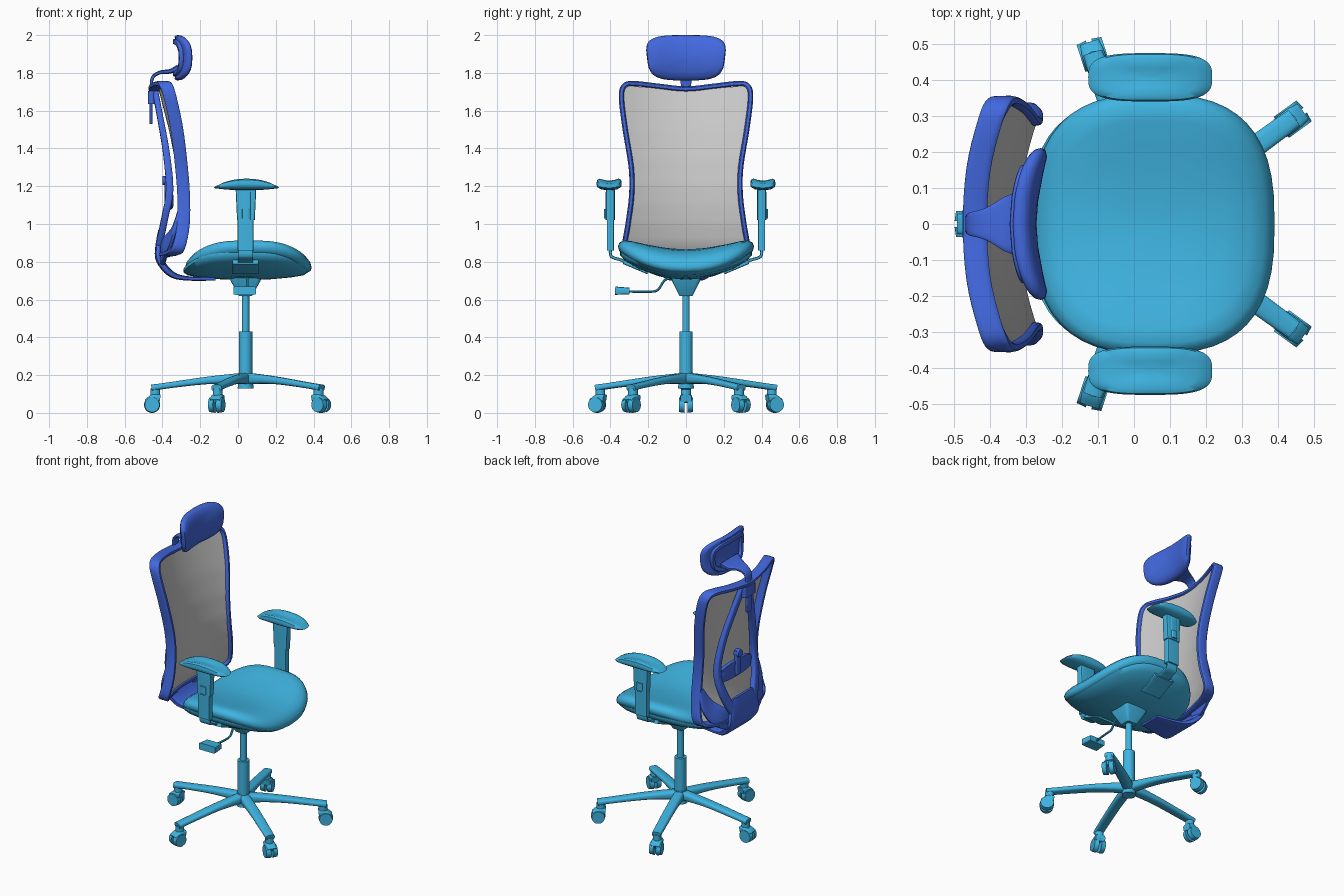
import bpy, bmesh, math
from mathutils import Vector

if "Cube" in bpy.data.objects:
    bpy.data.objects.remove(bpy.data.objects["Cube"])

def material(name, col):
    m = bpy.data.materials.new(name)
    m.diffuse_color = (*col, 1)
    m.use_nodes = True
    m.node_tree.nodes["Principled BSDF"].inputs["Base Color"].default_value = m.diffuse_color
    return m

CYAN = material("cyan", (0.05, 0.46, 0.76))
BLUE = material("blue", (0.055, 0.14, 0.74))

def build(name, verts, faces, mat, angle=40):
    bm = bmesh.new()
    vs = [bm.verts.new(v) for v in verts]
    for f in faces:
        bm.faces.new([vs[i] for i in f])
    bmesh.ops.recalc_face_normals(bm, faces=bm.faces)
    me = bpy.data.meshes.new(name)
    bm.to_mesh(me)
    bm.free()
    me.shade_smooth()
    me.set_sharp_from_angle(angle=math.radians(angle))
    ob = bpy.data.objects.new(name, me)
    bpy.context.collection.objects.link(ob)
    if mat:
        me.materials.append(mat)
    return ob

def sup(t, p):
    c, s = math.cos(t), math.sin(t)
    return (math.copysign(abs(c) ** (2 / p), c), math.copysign(abs(s) ** (2 / p), s))

def skin(rings, n, closed=False):
    """Quads between successive rings of n vertices, capped unless closed."""
    m, faces = len(rings), []
    for i in range(m if closed else m - 1):
        a, b = i * n, (i + 1) % m * n
        faces += [(a + j, a + (j + 1) % n, b + (j + 1) % n, b + j) for j in range(n)]
    if not closed:
        faces += [tuple(range(n)), tuple(range((m - 1) * n, m * n))]
    return [v for r in rings for v in r], faces

def spline(P, k, closed):
    m, out = len(P), []
    at = (lambda i: P[i % m]) if closed else (lambda i: P[max(0, min(m - 1, i))])
    for i in range(m if closed else m - 1):
        for s in range(k):
            t = s / k
            out.append([0.5 * (2 * b + (c - a) * t + (2 * a - 5 * b + 4 * c - d) * t * t
                               + (3 * b - a - 3 * c + d) * t ** 3)
                        for a, b, c, d in zip(at(i - 1), at(i), at(i + 1), at(i + 2))])
    return out if closed else out + [list(P[-1])]

def sweep(name, P, ref, mat, k=4, n=16, p=4, closed=False):
    """Points are (x, y, z, half size along ref, half size across)."""
    P = spline(P, k, closed) if k > 1 else P
    m, rings, ref = len(P), [], Vector(ref)
    for i, q in enumerate(P):
        lo, hi = (i - 1, (i + 1) % m) if closed else (max(i - 1, 0), min(i + 1, m - 1))
        t = (Vector(P[hi][:3]) - Vector(P[lo][:3])).normalized()
        a = (ref - t * ref.dot(t)).normalized()
        b = t.cross(a)
        ring = []
        for j in range(n):
            c, s = sup(2 * math.pi * (j + 0.5) / n, p)
            ring.append(Vector(q[:3]) + a * c * q[3] + b * s * q[4])
        rings.append(ring)
    return build(name, *skin(rings, n, closed), mat)

def cyl(name, p1, p2, r1, mat, r2=None, n=24):
    r2 = r2 or r1
    ref = (1, 0, 0) if abs(p1[2] - p2[2]) > 1e-4 else (0, 0, 1)
    return sweep(name, [(*p1, r1, r1), (*p2, r2, r2)], ref, mat, 1, n, 2)

def box(name, c, h, mat, p=12):
    return sweep(name, [(c[0], c[1], c[2] - h[2], h[0], h[1]), (c[0], c[1], c[2] + h[2], h[0], h[1])],
                 (1, 0, 0), mat, 1, 16, p)

def pad(name, hu, hv, p, rings, place, mat, n=48):
    """Superellipse rings of (scale, height), bent into shape by place(u, v, h)."""
    R = []
    for s, h in rings:
        R.append([place(hu * s * c, hv * s * d, h)
                  for c, d in (sup(2 * math.pi * j / n, p) for j in range(n))])
    return build(name, *skin(R, n), mat, 50)

# Five-star base with twin-wheel castors
CX = 0.04
for i in range(5):
    a = math.pi + i * math.tau / 5
    d = Vector((math.cos(a), math.sin(a), 0))
    side = Vector((-d.y, d.x, 0))
    at = lambda r, z, o=0: (CX + d.x * r + side.x * o, d.y * r + side.y * o, z)
    sweep("base_leg", [(*at(0.02, .182), .03, .032), (*at(.2, .172), .02, .032),
                       (*at(.42, .144), .016, .03), (*at(.498, .132), .018, .028)], (0, 0, 1), CYAN, p=3)
    cyl("castor_stem", at(.478, .07), at(.478, .13), .026, CYAN)
    sweep("castor_hood", [(*at(.452, .077), .02, .03), (*at(.49, .08), .018, .032),
                          (*at(.525, .062), .012, .028)], (0, 0, 1), CYAN)
    for s in (-1, 1):
        cyl("castor_wheel", at(.495, .043, .008 * s), at(.495, .043, .036 * s), .043, CYAN, .039)

# Gas column
cyl("hub", (CX, 0, .13), (CX, 0, .215), .042, CYAN, .038)
cyl("column_sleeve", (CX, 0, .2), (CX, 0, .43), .036, CYAN)
cyl("column_rod", (CX, 0, .42), (CX, 0, .66), .02, CYAN)

# Tilt mechanism and lever
sweep("tilt_mechanism", [(CX, 0, .62, .035, .035), (CX, 0, .7, .08, .075), (CX, 0, .725, .085, .08)],
      (1, 0, 0), CYAN, 1, 16, 10)
sweep("lever", [(.05, -.07, .72, .007, .007), (.05, -.115, .7, .007, .007), (.05, -.15, .65, .007, .007),
                (.05, -.2, .642, .007, .007), (.04, -.31, .643, .007, .007)], (1, 0, 0), CYAN, n=8, p=2)
sweep("lever_paddle", [(.035, -.3, .645, .055, .018), (.035, -.375, .647, .06, .022)], (1, 0, 0), CYAN, 1, 16, 10)

# Seat: dished cushion over a curved shell
def seat_at(u, v, h):
    return (.055 + u, v, .77 + .08 * (v / .36) ** 2 - .03 * max(0, (abs(u) - .1) / .23) ** 2 + h)
pad("seat_cushion", .335, .36, 2.7, [(.4, -.01), (.94, 0), (.985, .012), (1, .032), (.98, .054), (.92, .075),
    (.8, .088), (.6, .094), (.3, .096), (.04, .096)], seat_at, CYAN)
pad("seat_shell", .34, .36, 2.7, [(.04, 0), (.4, 0), (.7, .002), (.9, .008), (.97, .022), (.97, .038),
    (.9, .05), (.3, .05)],
    lambda u, v, h: (.04 + u, v, .705 + .115 * (v / .36) ** 2 + .025 * max(0, abs(u) / .34 - .3) + h), CYAN)

# Armrests
for s in (-1, 1):
    y = .4 * s
    pad("arm_pad", .172, .067, 3.2, [(.2, -.006), (.6, -.006), (.8, 0), (.96, .006), (1, .022), (.95, .042),
        (.75, .051), (.4, .046), (.04, .044)],
        lambda u, v, h: (.045 + u, .407 * s + v, 1.186 + h * (1 - .75 * (u / .172) ** 2) + .006 * (v / .067) ** 2), CYAN)
    box("arm_post", (.04, y, .99), (.042, .019, .13), CYAN)
    sweep("arm_sleeve", [(.042, y, 1.02, .047, .023), (.042, y, 1.19, .055, .023)], (1, 0, 0), CYAN, 1, 16, 8)
    sweep("arm_slot", [(.042, y + .018 * s, 1.02, .024, .008), (.042, y + .018 * s, 1.17, .024, .008)],
          (1, 0, 0), CYAN, 1, 16, 6)
    box("arm_button", (.042, y + .022 * s, 1.055), (.02, .012, .025), CYAN, 4)
    sweep("arm_bracket", [(.04, y, .88, .038, .008), (.04, y, .84, .038, .008), (.04, .385 * s, .822, .038, .008),
                          (.04, .33 * s, .804, .04, .008), (.04, .2 * s, .745, .05, .008)], (1, 0, 0), CYAN, p=8)
    sweep("bracket_plate", [(.04, .33 * s, .8, .07, .012), (.04, .2 * s, .745, .07, .012)], (1, 0, 0), CYAN, 1, 16, 10)

# Backrest: curved frame and mesh sheet
def lerp(T, z):
    for (a, b), (c, d) in zip(T, T[1:]):
        if z <= c:
            return b + (d - b) * max(0, (z - a) / (c - a))
    return T[-1][1]
DEPTH = [(.835, -.32), (.9, -.288), (1.0, -.268), (1.1, -.26), (1.2, -.26), (1.35, -.278), (1.5, -.308), (1.74, -.37)]
HALF = [(0, .835), (.15, .84), (.27, .848), (.322, .88), (.307, 1.0), (.288, 1.15), (.29, 1.3),
        (.322, 1.5), (.342, 1.67), (.325, 1.732), (.27, 1.743), (.15, 1.73), (0, 1.715)]
def back_x(y, z):
    return lerp(DEPTH, z) - .07 * (1 - (y / .34) ** 2)
loop = HALF + [(-y, z) for y, z in HALF[-2:0:-1]]
sweep("back_frame", [(back_x(y, z) - .008, y, z, .034, .014) for y, z in loop], (1, 0, 0), BLUE, k=4, n=12, closed=True)
W = [(z, y) for y, z in HALF[3:10]]
N, M = 20, 30
grid = []
for i in range(M + 1):
    for j in range(N + 1):
        s = 2 * j / N - 1
        z = .845 + i / M * (.87 + .02 * s * s)
        y = s * lerp(W, z)
        grid.append((back_x(y, z) + .012, y, z))
build("back_mesh", grid, [(i * (N + 1) + j, i * (N + 1) + j + 1, (i + 1) * (N + 1) + j + 1, (i + 1) * (N + 1) + j)
                          for i in range(M) for j in range(N)], None)

# Rear support: curved carrier, wishbone ribs, side arms
sweep("back_carrier", [(-.12, 0, .71, .07, .01), (-.28, 0, .713, .1, .012), (-.36, 0, .74, .13, .018),
                       (-.415, 0, .81, .15, .02), (-.422, 0, .88, .14, .016), (-.412, 0, .97, .1, .01)],
      (0, 1, 0), BLUE, p=6)
for s in (-1, 1):
    sweep("back_rib", [(-.44, .02 * s, 1.71, .016, .024), (-.415, .075 * s, 1.58, .016, .024),
                       (-.38, .15 * s, 1.38, .018, .022), (-.362, .19 * s, 1.18, .02, .022),
                       (-.388, .17 * s, 1.03, .018, .028), (-.42, .1 * s, .88, .018, .03)], (1, 0, 0), BLUE)
    sweep("back_side_arm", [(-.402, .07 * s, .82, .016, .06), (-.388, .18 * s, .87, .016, .065),
                            (-.345, .255 * s, .95, .014, .055), (-.305, .288 * s, 1.07, .014, .022)], (1, 0, 0), BLUE)

# Lumbar support with knob
pad("lumbar_pad", .18, .055, 3, [(.5, -.012), (.94, -.012), (1, 0), (.94, .01), (.5, .012)],
    lambda u, v, h: (-.365 + h + .02 * (u / .2) ** 2, u, 1.13 + v - .3 * u * u), BLUE)
box("lumbar_post", (-.376, 0, 1.17), (.012, .022, .08), BLUE, 5)
cyl("lumbar_knob", (-.4, 0, 1.23), (-.365, 0, 1.23), .024, BLUE)

# Headrest: clamp, stem, back ring and pad
box("headrest_clamp", (-.458, 0, 1.67), (.018, .055, .035), BLUE, 5)
sweep("headrest_stem", [(-.46, 0, 1.53, .026, .008), (-.46, 0, 1.7, .026, .008), (-.452, 0, 1.775, .032, .009),
                        (-.41, 0, 1.803, .045, .01), (-.36, 0, 1.808, .075, .012), (-.315, 0, 1.83, .09, .015)],
      (0, 1, 0), BLUE, p=5)
def head_at(u, v, h):
    return (-.3 + h + .04 * (u / .2) ** 2 - .02 * (v / .118) ** 2, u * (1 + .07 * v / .118), 1.88 + v)
pad("headrest_pad", .207, .12, 3.6, [(.3, -.016), (.93, -.018), (.985, -.01), (1, .002), (.98, .014), (.9, .024),
    (.65, .029), (.3, .03), (.04, .03)], head_at, BLUE)
ring = [sup(math.tau * j / 24, 3.5) for j in range(24)]
sweep("headrest_ring", [(*head_at(.15 * c, .085 * d, -.022), .013, .014) for c, d in ring], (1, 0, 0), BLUE,
      k=1, n=12, closed=True)
